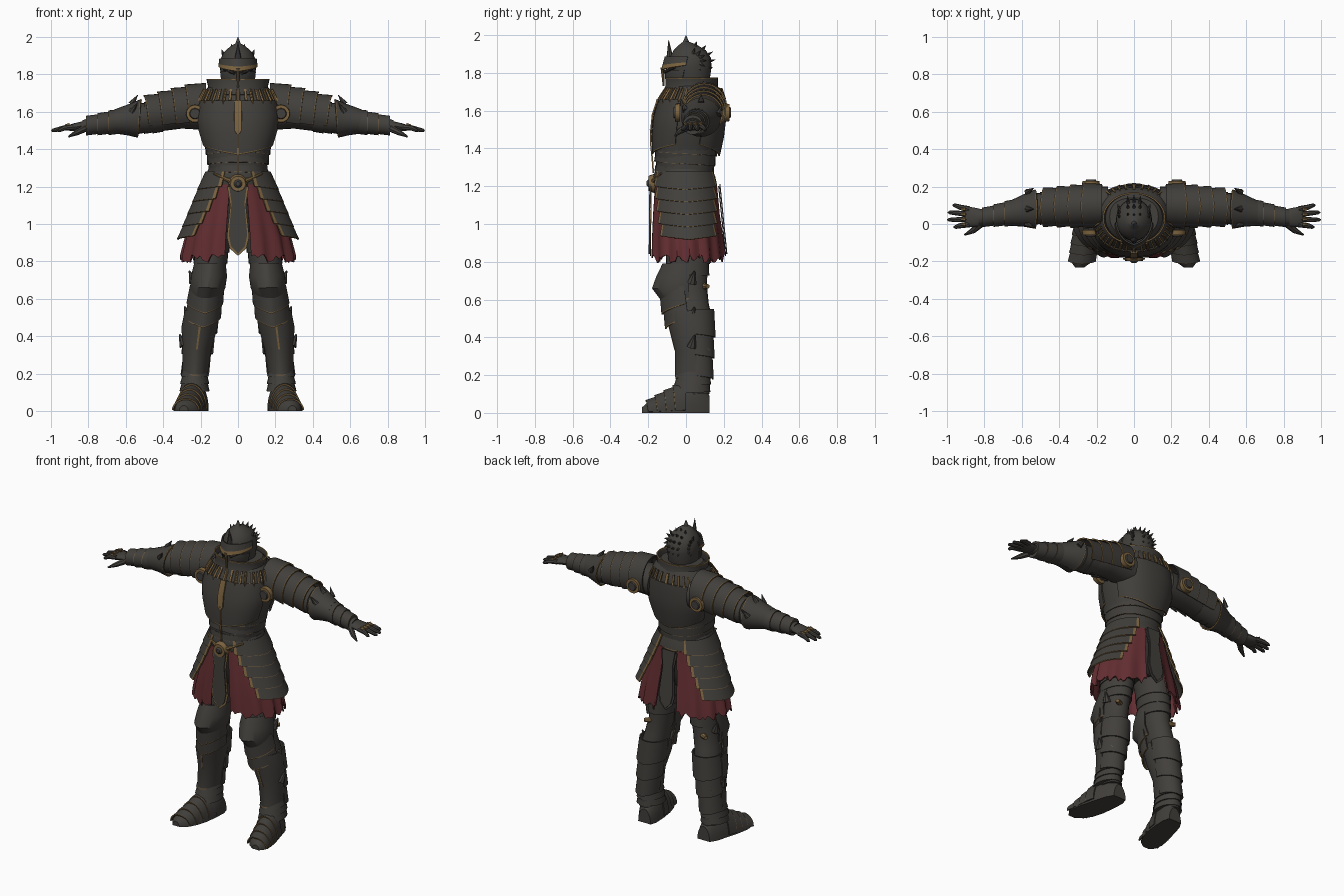
import bpy, bmesh, random
from math import radians, sin, cos, copysign
from mathutils import Vector

if "Cube" in bpy.data.objects:
    bpy.data.objects.remove(bpy.data.objects["Cube"])
rng = random.Random(4)


def material(name, color):
    m = bpy.data.materials.new(name)
    m.use_nodes = True
    m.diffuse_color = (*color, 1)
    bsdf = next(n for n in m.node_tree.nodes if n.type == "BSDF_PRINCIPLED")
    bsdf.inputs["Base Color"].default_value = (*color, 1)
    return m


IRON = material("dark iron", (.054, .050, .044))
MAIL = material("shadowed mail", (.036, .034, .031))
GOLD = material("worn gold", (.2, .125, .05))
CLOTH = material("red cloth", (.125, .027, .031))


def mix(a, b, f):
    return tuple(p + (q - p) * f for p, q in zip(a, b))


def grow(rings, d):
    return [(t, a, b, ra + d, rb + d) for t, a, b, ra, rb in rings]


def finish(bm, name, mats, mirror=False, thick=0):
    bmesh.ops.recalc_face_normals(bm, faces=bm.faces)
    mesh = bpy.data.meshes.new(name)
    bm.to_mesh(mesh)
    bm.free()
    for m in mats:
        mesh.materials.append(m)
    ob = bpy.data.objects.new(name, mesh)
    bpy.context.collection.objects.link(ob)
    if thick:
        solid = ob.modifiers.new("thickness", "SOLIDIFY")
        solid.thickness, solid.offset = thick, 0
    if mirror:
        ob.modifiers.new("mirror", "MIRROR").use_mirror_merge = False
    bpy.ops.object.select_all(action="DESELECT")
    ob.select_set(True)
    bpy.context.view_layer.objects.active = ob
    bpy.ops.object.convert(target="MESH")
    bpy.ops.object.shade_smooth_by_angle(angle=radians(35))


def loft(name, rings, mat=IRON, arc=(0, 360), n=24, axis="Z", mirror=False, trim=0,
         sides=False, dip=0, jag=0, sq=1, ridge=0, thick=.008):
    """Skin elliptical rings (position, centre a, centre b, radius a, radius b)."""
    closed = arc[1] - arc[0] >= 360
    rings = list(rings)
    if trim:
        rings.insert(-1, mix(rings[-2], rings[-1], 1 - trim))
    first, last = rings[0][0], rings[-1][0]
    way = copysign(1, last - first)
    bm = bmesh.new()
    grid = []
    for i, (t, a, b, ra, rb) in enumerate(rings):
        w = (t - first) / (last - first)
        row = []
        for k in range(n if closed else n + 1):
            u = k / n
            ang = radians(arc[0] + (arc[1] - arc[0]) * u)
            c, s = (copysign(abs(v) ** sq, v) for v in (cos(ang), sin(ang)))
            peak = 1 - abs(2 * u - 1)
            size = 1 + ridge * peak ** 2
            if jag:
                size += .035 * w * sin(ang * 15)
            h = t + way * w * dip * peak
            if jag and i == len(rings) - 1:
                h += way * jag * rng.random()
            p, q = a + ra * c * size, b + rb * s * size
            row.append(bm.verts.new({"Z": (p, q, h), "X": (h, p, q),
                                     "Y": (p, h, max(q, 0))}[axis]))
        grid.append(row)
    for i in range(len(grid) - 1):
        for k in range(n):
            j = (k + 1) % len(grid[0])
            f = bm.faces.new((grid[i][k], grid[i][j], grid[i + 1][j], grid[i + 1][k]))
            edge = trim and i == len(grid) - 2 or sides and k in (0, n - 1)
            f.material_index = 1 if edge else 0
    if closed:
        bm.faces.new(grid[0])
        bm.faces.new(grid[-1])
    finish(bm, name, (mat, GOLD), mirror, 0 if closed else thick)


def lames(name, a, b, count, flare, arc, arc_end=None, **kw):
    """Overlapping armour bands running from ring a to ring b."""
    for i in range(count):
        top = mix(a, b, i / count)
        low = grow([mix(a, b, (i + 1.2) / count)], flare)[0]
        span = mix(arc, arc_end or arc, i / max(count - 1, 1))
        loft(f"{name}_{i + 1}", [top, mix(top, low, .5), low], arc=span, **kw)


def tube(name, pts, radii, mat=IRON, n=8, mirror=False):
    pts = [Vector(p) for p in pts]
    bm = bmesh.new()
    rows = []
    for i, (p, r) in enumerate(zip(pts, radii)):
        way = pts[min(i + 1, len(pts) - 1)] - pts[max(i - 1, 0)]
        rot = way.to_track_quat("Z", "Y")
        rows.append([bm.verts.new(p + rot @ Vector((r * cos(radians(360 * k / n)),
                    r * sin(radians(360 * k / n)), 0))) for k in range(n)])
    for lo, hi in zip(rows, rows[1:]):
        for k in range(n):
            bm.faces.new((lo[k], lo[k - 1], hi[k - 1], hi[k]))
    bm.faces.new(rows[0])
    bm.faces.new(rows[-1])
    finish(bm, name, (mat,), mirror)


def plate(name, half, y, slope, thick, mat):
    """Flat symmetric hanging plate from a half outline of (x, z)."""
    outline = list(half) + [(-x, z) for x, z in reversed(half) if x > 0]
    bm = bmesh.new()
    top = half[0][1]
    rows = [[bm.verts.new((x, y + d + slope * (top - z), z)) for x, z in outline]
            for d in (0, thick)]
    for row in rows:
        bm.faces.new(row)
    for k in range(len(outline)):
        bm.faces.new((rows[0][k], rows[0][k - 1], rows[1][k - 1], rows[1][k]))
    finish(bm, name, (mat,))


# Torso and cuirass
torso = [(1.27, 0, -.02, .15, .135), (1.34, 0, -.01, .16, .15), (1.42, 0, 0, .18, .168),
         (1.5, 0, .01, .205, .18), (1.58, 0, .02, .215, .182), (1.66, 0, .03, .2, .165),
         (1.72, 0, .04, .17, .135), (1.76, 0, .04, .13, .1)]
loft("cuirass", torso, sq=.85, n=40)
loft("chest_plate", grow(torso[5:1:-1], .008), arc=(195, 345), dip=.05, trim=.07, sq=.85)
loft("back_plate", grow(torso[5:1:-1], .007), arc=(20, 160), dip=.06, trim=.05, sq=.85)
loft("chest_gold_band", grow(torso[5:2:-1], .016), GOLD, arc=(265, 275), n=4, dip=.03)
loft("belly_gold_line", grow(torso[3::-1], .018), GOLD, arc=(268.5, 271.5), n=2)
lames("waist_band", (1.42, 0, 0, .175, .165), (1.26, 0, -.01, .15, .15), 3, .008,
      (90, 450), dip=-.03, sq=.9, trim=.06)
loft("collar", [(1.69, 0, .03, .165, .15), (1.73, 0, .03, .155, .135),
                (1.775, 0, .03, .165, .135)], arc=(0, 359.9), n=36, trim=.12)
for i in range(19):  # gold rays around the neckline
    mid = 190 + i * 160 / 18
    loft("neck_ray", grow(torso[6:4:-1], .014), GOLD, arc=(mid - 1.6, mid + 1.6), n=2,
         dip=.02 * (i % 2), sq=.85)
for i in range(9):
    mid = 50 + i * 10
    loft("nape_ray", grow(torso[6:4:-1], .014), GOLD, arc=(mid - 1.5, mid + 1.5), n=2, sq=.85)

# Helmet
loft("helmet", [(1.7, 0, .03, .075, .08), (1.76, 0, .025, .087, .1),
                (1.83, 0, .022, .096, .113), (1.88, 0, .022, .094, .11),
                (1.92, 0, .02, .074, .085), (1.95, 0, .01, .04, .045),
                (1.965, 0, 0, .014, .016), (2, 0, 0, .001, .001)], n=28)
loft("visor", [(1.815, 0, .02, .095, .112), (1.77, 0, .01, .09, .105),
               (1.715, 0, .01, .062, .075)], arc=(195, 345), ridge=.12, trim=.06)
loft("brow", [(1.885, 0, .02, .096, .112), (1.84, 0, .01, .102, .12)], arc=(185, 355),
     ridge=.15, dip=.025, trim=.35)
tube("eye_slit", [(.075, -.062, 1.83), (.02, -.115, 1.805)], (.009, .009), MAIL, mirror=True)
tube("nose_guard", [(0, -.125, 1.83), (0, -.118, 1.73)], (.01, .005), GOLD)
tube("brow_horn", [(0, -.085, 1.87), (0, -.088, 1.92), (0, -.092, 1.975)], (.02, .011, .001))
for i in range(6):  # spiked crests across the skull
    ang = radians(75 - i * 25)
    for x in (.03, .075):
        spread = 1 - (x / .11) ** 2
        root = Vector((x, .025 + .1 * cos(ang) * spread, 1.865 + .075 * sin(ang) * spread))
        out = Vector((x * .6, cos(ang) * .1, sin(ang) * .1)).normalized()
        tube("crest_spike", [root, root + out * .032], (.011, .001), n=6, mirror=True)
    tube("crest_ridge", [(0, .02 + .1 * cos(ang), 1.86 + .08 * sin(ang)),
                         (0, .02 + .135 * cos(ang), 1.87 + .1 * sin(ang))], (.012, .001), n=6)

# Arms
loft("arm", [(.14, .1, 1.6, .1, .1), (.3, .1, 1.6, .1, .09), (.42, .09, 1.575, .085, .08),
             (.5, .08, 1.565, .078, .074), (.58, .075, 1.56, .078, .075),
             (.68, .055, 1.545, .06, .055), (.83, .035, 1.525, .042, .03)],
     axis="X", mirror=True)
lames("shoulder_plate", (.17, .1, 1.625, .11, .125), (.46, .09, 1.585, .09, .09), 4, .014,
      (-35, 215), axis="X", mirror=True, dip=.03, trim=.09)
lames("upper_arm_band", (.4, .09, 1.575, .086, .082), (.54, .08, 1.563, .08, .078), 3, .006,
      (0, 360), axis="X", mirror=True)
loft("elbow_cuff", [(.66, .058, 1.548, .063, .06), (.59, .073, 1.558, .084, .08),
                    (.535, .08, 1.565, .102, .1)], axis="X", arc=(-90, 269.9), mirror=True,
     dip=.02, trim=.08)
lames("forearm_band", (.62, .065, 1.55, .07, .066), (.8, .037, 1.527, .046, .046), 3, .008,
      (0, 360), axis="X", mirror=True, trim=.08)
for y, z in ((.08, 1.64), (.17, 1.58), (0, 1.6)):
    tube("elbow_spike", [(.57, y, z), (.535, y + (y - .08) * .25, z + .05)], (.018, .001),
         mirror=True)
for y in (-.045, .215):  # armpit discs
    way = copysign(.014, y)
    tube("rondel_rim", [(.23, y - way, 1.59), (.23, y + way, 1.59)], (.048, .046), GOLD, 20, True)
    tube("rondel_boss", [(.23, y, 1.59), (.23, y + way * 1.6, 1.59)], (.036, .026), IRON, 16, True)

# Hands
loft("palm", [(.8, .035, 1.525, .04, .026), (.84, .035, 1.523, .05, .024),
              (.885, .038, 1.516, .055, .02), (.905, .04, 1.513, .045, .014)],
     axis="X", n=16, mirror=True)
for i, reach in enumerate((.965, .998, .995, .97)):
    y = -.002 + i * .027
    tip = y + (i - 1.2) * .012
    tube("finger", [(.88, y, 1.518), (.93, mix((y,), (tip,), .5)[0], 1.513), (reach - .01, tip, 1.5),
                    (reach, tip, 1.497)], (.016, .014, .01, .003), mirror=True)
    tube("knuckle", [(.9, y, 1.53), (.925, y, 1.526)], (.012, .006), GOLD, 6, True)
tube("thumb", [(.82, .0, 1.51), (.86, -.035, 1.49), (.905, -.058, 1.467)], (.02, .016, .005),
     mirror=True)

# Hips, belt and skirt
loft("pelvis", [(1.28, 0, -.01, .15, .14), (1.2, 0, 0, .175, .155), (1.05, 0, .01, .19, .15),
                (.95, 0, .01, .12, .09)], MAIL)
loft("belt", [(1.29, 0, -.01, .16, .15), (1.25, 0, -.01, .18, .165),
              (1.205, 0, 0, .185, .165)], n=32, trim=.15)
loft("torn_skirt", [(1.21, 0, 0, .18, .165), (1.05, 0, 0, .235, .178), (.93, 0, .005, .275, .19),
                    (.84, 0, .01, .298, .197)], CLOTH, arc=(-76, 76), n=48, mirror=True, jag=.05)
lames("hip_plate", (1.28, 0, -.005, .17, .16), (.95, 0, .01, .305, .195), 5, .013,
      (-66, 64), (-44, 46), mirror=True, dip=.02, trim=.05, sides=True)
front = [(.058, 1.2), (.042, 1.1), (.06, .93), (.045, .87), (0, .83)]
inner = [(x * .82, z + .012) for x, z in front]
for side, y, slope in (("front", -.182, -.01), ("rear", .17, .1)):
    out = copysign(.006, y)
    plate(f"{side}_tabard", front, y, slope, out, GOLD if y < 0 else IRON)
    plate(f"{side}_tabard_face", inner, y + out, slope, out, IRON)
tube("buckle", [(0, -.165, 1.215), (0, -.198, 1.215)], (.052, .04), GOLD, 20)
tube("buckle_boss", [(0, -.19, 1.215), (0, -.208, 1.215)], (.03, .012), IRON, 16)
tube("belt_gold_wing", [(.03, -.175, 1.225), (.13, -.13, 1.27)], (.014, .005), GOLD, mirror=True)

# Legs
loft("leg", [(1.12, .1, .01, .1, .12), (.95, .13, .01, .1, .12), (.8, .145, .01, .083, .108),
             (.68, .16, .01, .075, .1), (.58, .18, .03, .075, .09), (.48, .2, .045, .083, .098),
             (.38, .215, .05, .075, .092), (.28, .225, .05, .062, .082),
             (.2, .23, .05, .056, .078), (.1, .23, .06, .055, .065)], mirror=True)
lames("thigh_band", (.92, .135, .01, .095, .118), (.74, .152, .01, .08, .108), 3, .006,
      (90, 450), mirror=True)
loft("knee_cap", [(.79, .15, 0, .08, .1), (.72, .155, -.01, .092, .12), (.66, .162, -.02, .09, .13),
                  (.6, .172, -.01, .075, .1)], arc=(165, 375), ridge=.2, mirror=True, trim=.12)
lames("knee_band", (.67, .165, -.01, .088, .115), (.52, .185, .01, .085, .1), 2, .008,
      (180, 360), ridge=.12, dip=.06, mirror=True, trim=.08)
greave = [(.54, .19, .03, .09, .12), (.45, .205, .04, .093, .115), (.33, .22, .05, .073, .095),
          (.19, .23, .045, .064, .09)]
loft("shin_guard", greave, arc=(175, 365), ridge=.1, mirror=True, trim=.05)
loft("shin_gold_line", grow(greave[:3], .012), GOLD, arc=(267, 273), n=2, mirror=True)
lames("calf_plate", (.55, .19, .045, .088, .1), (.22, .228, .05, .06, .08), 3, .014,
      (0, 180), mirror=True, dip=.02)
for i, z in enumerate((.72, .53, .38)):  # buckles and side wings
    x = .235 + i * .026
    tube("leg_wing", [(x, .03, z - .03), (x + .025, .045, z + .03)], (.028, .004), mirror=True)
    tube("strap_stud", [(x - .05, .09, z - .05), (x - .01, .115, z - .05)], (.02, .012), GOLD,
         mirror=True)
lames("ankle_band", (.24, .23, .045, .062, .085), (.12, .232, .03, .07, .09), 3, .01,
      (90, 450), mirror=True, dip=.01)

# Armoured shoes
shoe = [(.125, .215, .0, .045, .09), (.08, .222, 0, .065, .15), (0, .235, 0, .074, .17),
        (-.08, .252, 0, .08, .115), (-.15, .268, 0, .076, .08), (-.2, .28, 0, .058, .058),
        (-.232, .29, 0, .024, .03)]
loft("shoe", shoe, axis="Y", mirror=True)
lames("shoe_band", (0, .237, 0, .077, .165), (-.19, .277, 0, .065, .062), 4, .007,
      (5, 175), axis="Y", mirror=True, dip=.015, trim=.07)
